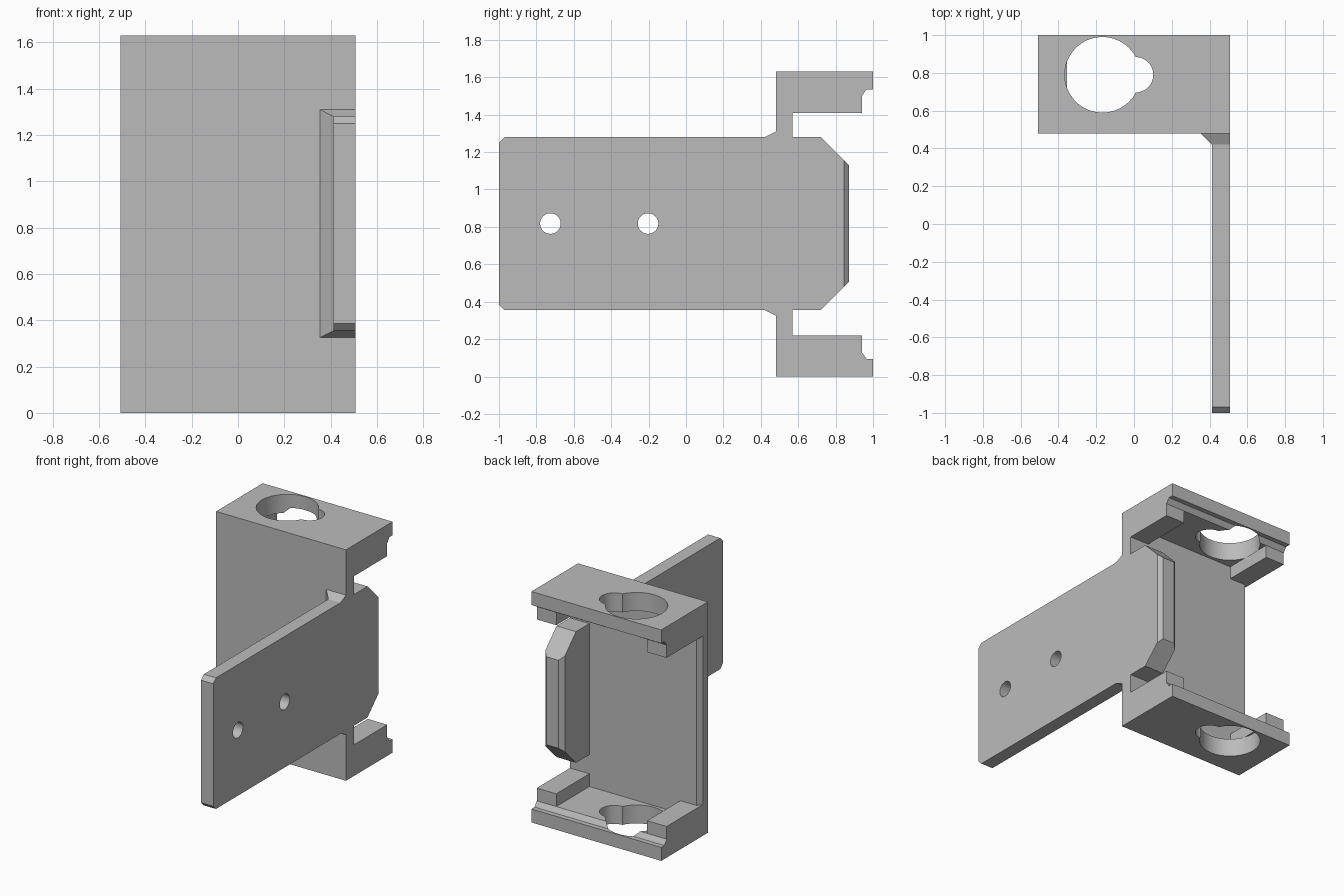
import bpy, bmesh, math
from mathutils import Vector

cube = bpy.data.objects.get("Cube")
if cube:
    bpy.data.objects.remove(cube, do_unlink=True)

grey = bpy.data.materials.new("plain_grey")
grey.use_nodes = True
COLOUR = (0.5, 0.5, 0.5, 1)
grey.diffuse_color = COLOUR
grey.node_tree.nodes["Principled BSDF"].inputs["Base Color"].default_value = COLOUR

HEIGHT = 1.63
LEFT, RIGHT = 0.507, -0.507      # outer sides
FRONT = 0.48                     # front of the wall
BLOCK = 0.152                    # width of blocks and tongue
MID = HEIGHT / 2


def finish(name, bm):
    bmesh.ops.recalc_face_normals(bm, faces=bm.faces)
    mesh = bpy.data.meshes.new(name)
    bm.to_mesh(mesh)
    bm.free()
    mesh.materials.append(grey)
    ob = bpy.data.objects.new(name, mesh)
    bpy.context.collection.objects.link(ob)
    return ob


def prism(name, points, lo, hi, axis="x"):
    """Extrude a (y, z) outline along x, or an (x, y) outline along z."""
    bm = bmesh.new()
    place = (lambda a, b: (lo, a, b)) if axis == "x" else (lambda a, b: (a, b, lo))
    face = bm.faces.new([bm.verts.new(place(a, b)) for a, b in points])
    out = bmesh.ops.extrude_face_region(bm, geom=[face])
    shift = Vector((hi - lo, 0, 0)) if axis == "x" else Vector((0, 0, hi - lo))
    bmesh.ops.translate(bm, vec=shift,
                        verts=[v for v in out["geom"] if isinstance(v, bmesh.types.BMVert)])
    return finish(name, bm)


def circle(a, b, r, n=64):
    return [(a + r * math.cos(math.tau * i / n), b + r * math.sin(math.tau * i / n))
            for i in range(n)]


def cut(ob, cutter):
    cutter.hide_render = True
    mod = ob.modifiers.new("hole", "BOOLEAN")
    mod.operation, mod.object, mod.solver = "DIFFERENCE", cutter, "EXACT"
    bpy.context.view_layer.objects.active = ob
    bpy.ops.object.modifier_apply(modifier=mod.name)
    bpy.data.objects.remove(cutter, do_unlink=True)


def smooth(ob):
    bpy.ops.object.select_all(action="DESELECT")
    ob.select_set(True)
    bpy.context.view_layer.objects.active = ob
    bpy.ops.object.shade_smooth_by_angle(angle=math.radians(25))


# Upright wall with one bevelled inner edge
prism("wall", [(RIGHT, FRONT), (LEFT, FRONT), (LEFT, 0.57), (RIGHT + 0.025, 0.57),
               (RIGHT, 0.535)], 0.1, HEIGHT - 0.1, "z")

# Flanges with keyhole openings, and blocks at their ends
flange_outline = [(FRONT, 0), (1, 0), (1, 0.095), (0.965, 0.095), (0.94, 0.13), (FRONT, 0.13)]
block_outline = [(0.5, 0.13), (0.94, 0.13), (0.94, 0.22), (0.5, 0.22)]
for level, flip in (("bottom", False), ("top", True)):
    def turn(points):
        return [(y, HEIGHT - z if flip else z) for y, z in points]
    flange = prism(level + "_flange", turn(flange_outline), RIGHT, LEFT)
    for x, r in ((-0.167, 0.2), (0.008, 0.094)):
        cut(flange, prism("keyhole_cutter", circle(x, 0.79, r), -0.2, HEIGHT + 0.2, "z"))
    smooth(flange)
    prism(level + "_right_block", turn(block_outline), RIGHT, RIGHT + BLOCK)
    prism(level + "_left_block", turn(block_outline), LEFT - BLOCK, LEFT)

# Long arm with clipped front corners and two screw holes
LOW, HIGH, CLIP = 0.355, 1.28, 0.03
arm = prism("arm", [(-1, LOW + CLIP), (-1 + CLIP, LOW), (0.55, LOW), (0.55, HIGH),
                    (-1 + CLIP, HIGH), (-1, HIGH - CLIP)], 0.412, LEFT)
for y in (-0.725, -0.203):
    cut(arm, prism("screw_cutter", circle(y, 0.818, 0.055, 40), 0.2, 0.8))
smooth(arm)


def hull(name, sections):
    """Convex solid through (y, x_min, x_max, z_min, z_max) rectangles."""
    bm = bmesh.new()
    for y, x0, x1, z0, z1 in sections:
        for x in (x0, x1):
            for z in (z0, z1):
                bm.verts.new((x, y, z))
    out = bmesh.ops.convex_hull(bm, input=bm.verts)
    spare = {v for v in out["geom_interior"] if isinstance(v, bmesh.types.BMVert)}
    bmesh.ops.delete(bm, geom=list(spare), context="VERTS")
    bmesh.ops.dissolve_limit(bm, angle_limit=0.01, verts=bm.verts, edges=bm.edges)
    return finish(name, bm)


# Sloped collar where the arm meets the wall
hull("arm_collar", [(FRONT + 0.01, 0.353, LEFT, 0.325, 1.31), (FRONT, 0.353, LEFT, 0.325, 1.31),
                    (0.45, 0.383, LEFT, LOW, HIGH), (0.42, 0.412, LEFT, LOW, HIGH)])

# Tapered tongue behind the wall
INNER = LEFT - BLOCK
hull("tongue", [(0.5, INNER, LEFT, LOW, HIGH), (0.72, INNER, LEFT, LOW, HIGH),
                (0.845, INNER, LEFT, LOW + 0.125, HIGH - 0.125),
                (0.872, INNER + 0.03, LEFT - 0.027, LOW + 0.152, HIGH - 0.152)])
